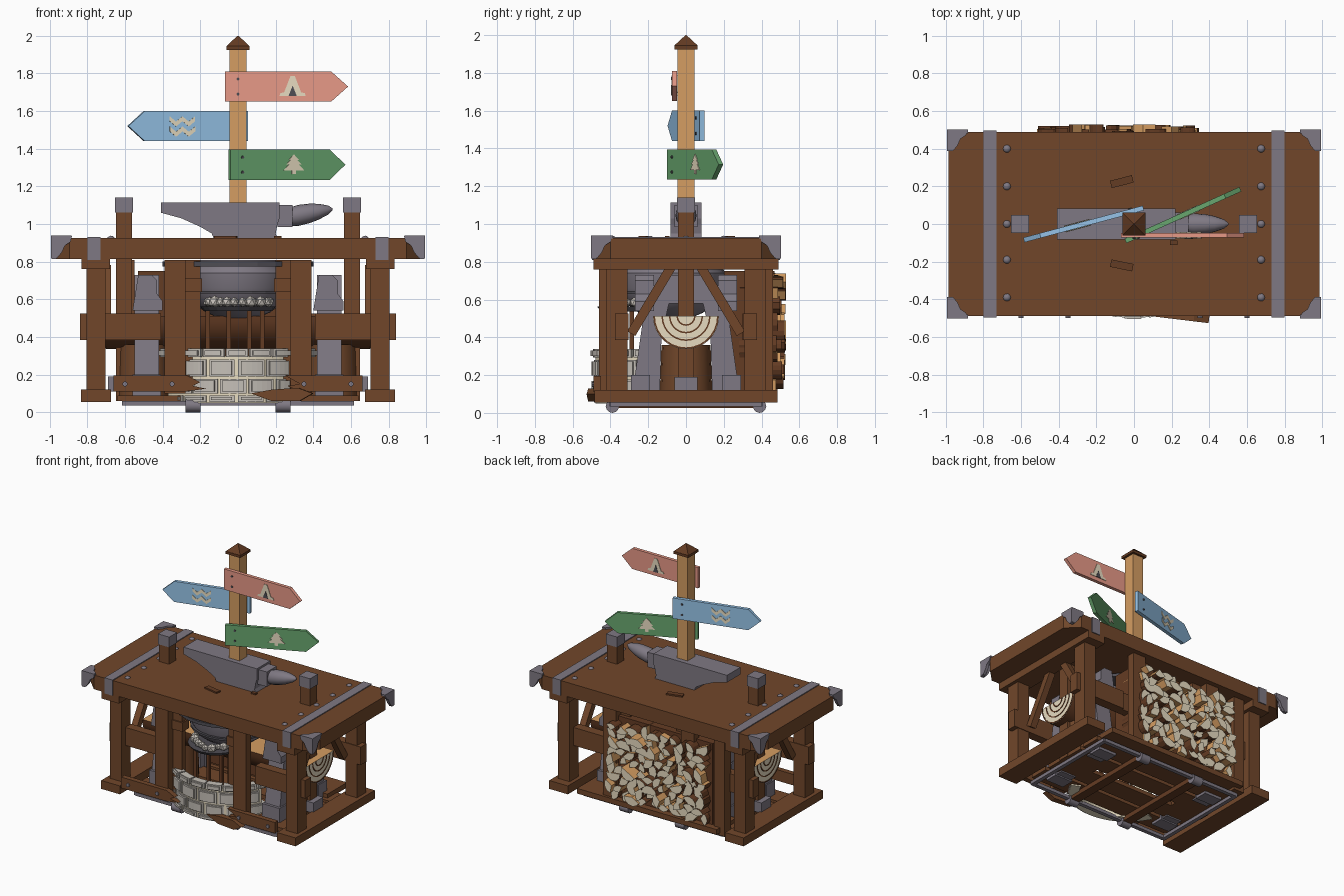
import bpy, bmesh, math, random
from mathutils import Matrix, Vector

random.seed(4)
cube = bpy.data.objects.get("Cube")
if cube:
    bpy.data.objects.remove(cube)


def material(name, rgb):
    m = bpy.data.materials.new(name)
    m.use_nodes = True
    lin = [(c / 255) ** 2.2 for c in rgb] + [1]
    m.diffuse_color = lin
    m.node_tree.nodes["Principled BSDF"].inputs["Base Color"].default_value = lin
    return m


brown = material("brown wood", (112, 72, 46))
bark = material("dark bark", (100, 62, 40))
tan = material("tan wood", (212, 156, 98))
cream = material("cream", (232, 220, 192))
iron = material("grey iron", (126, 120, 130))
dark = material("dark iron", (80, 78, 84))
stone = material("grey stone", (196, 190, 182))
red = material("red paint", (255, 168, 148))
blue = material("blue paint", (164, 214, 255))
green = material("green paint", (104, 164, 110))

T = Matrix.Translation
parts = {}


def part(name, *mats):
    if name not in parts:
        parts[name] = (bmesh.new(), mats)
    return parts[name][0]


def box(bm, x0, x1, y0, y1, z0, z1, m=Matrix()):
    mat = m @ T(((x0 + x1) / 2, (y0 + y1) / 2, (z0 + z1) / 2)) @ Matrix.Diagonal((x1 - x0, y1 - y0, z1 - z0, 1))
    bmesh.ops.create_cube(bm, size=1, matrix=mat)


def bar(bm, a, b, w, h):
    """Straight beam between two points."""
    a, b = Vector(a), Vector(b)
    d = b - a
    m = T((a + b) / 2) @ d.to_track_quat('X', 'Z').to_matrix().to_4x4()
    box(bm, -d.length / 2, d.length / 2, -w / 2, w / 2, -h / 2, h / 2, m)


def cone(bm, p, r1, r2, depth, n=16, rot=Matrix()):
    bmesh.ops.create_cone(bm, cap_ends=True, segments=n, radius1=r1, radius2=r2, depth=depth, matrix=T(p) @ rot)


def prism(bm, pts, d, m=Matrix()):
    """Outline in local xz, extruded along y; returns caps and sides."""
    f = [bm.verts.new(m @ Vector((x, -d / 2, z))) for x, z in pts]
    b = [bm.verts.new(m @ Vector((x, d / 2, z))) for x, z in pts]
    caps = [bm.faces.new(f), bm.faces.new(b[::-1])]
    n = len(pts)
    return caps, [bm.faces.new((f[i], b[i], b[(i + 1) % n], f[(i + 1) % n])) for i in range(n)]


def arc(r, a0, a1, n):
    return [(r * math.cos(a0 + (a1 - a0) * i / n), r * math.sin(a0 + (a1 - a0) * i / n)) for i in range(n + 1)]


def revolve(bm, profile, m, n=24):
    """Profile of (radius, height) turned about local z."""
    rings = [[bm.verts.new(m @ Vector((r * math.cos(k * math.tau / n), r * math.sin(k * math.tau / n), z)))
              for k in range(n)] for r, z in profile]
    for a, b in zip(rings, rings[1:]):
        for k in range(n):
            bm.faces.new((a[k], a[(k + 1) % n], b[(k + 1) % n], b[k]))
    bm.faces.new(rings[0][::-1])
    bm.faces.new(rings[-1])


QX = Matrix.Rotation(math.pi / 2, 4, 'X')
FLAT = Matrix.Rotation(-math.pi / 2, 4, 'X')
QY = Matrix.Rotation(math.pi / 2, 4, 'Y')
QZ = Matrix.Rotation(math.pi / 2, 4, 'Z')

# table top with clipped corners
X, Y, C = .985, .49, .09
outline = [(X, Y - C), (X - C, Y), (C - X, Y), (-X, Y - C), (-X, C - Y), (C - X, -Y), (X - C, -Y), (X, C - Y)]
prism(part("table_top", brown), outline, .11, T((0, 0, .87)) @ FLAT)

for sx in (-1, 1):
    # straps, bolts and corner guards
    box(part("table_straps", iron), sx * .765 - .035, sx * .765 + .035, -.497, .497, .81, .932)
    for y in (-.39, -.19, 0, .2, .4):
        bmesh.ops.create_icosphere(part("table_bolts", iron), subdivisions=2, radius=.023, matrix=T((sx * .675, y, .915)))
    for sy in (-1, 1):
        guard = part("corner_guards", iron)
        box(guard, *sorted((sx * .965, sx * .99)), *sorted((sy * .475, sy * .5)), .815, .936)
        tri = [(0, 0), (-.108, 0), (-.1, -.03), (-.07, -.05), (-.055, -.085), (-.03, -.115), (0, -.115)]
        prism(guard, [(sx * u, w) for u, w in tri], .022, T((sx * .99, sy * .491, .935)))
        prism(guard, [(sy * u, w) for u, w in tri], .022, T((sx * .981, sy * .5, .935)) @ QZ)
        prism(guard, [(sx * u, sy * w) for u, w in tri], .014, T((sx * .992, sy * .502, .931)) @ FLAT)
        # legs, inner posts, braces and broad stretcher ends
        box(part("table_legs", brown), sx * .755 - .05, sx * .755 + .05, sy * .365 - .055, sy * .365 + .055, .06, .8)
        box(part("inner_posts", brown), sx * .335 - .055, sx * .335 + .055, sy * .43 - .03, sy * .43 + .03, .1, .81)
        box(part("inner_posts"), sx * .24 - .04, sx * .24 + .04, sy * .38 - .02, sy * .38 + .02, .12, .81)
        bar(part("side_braces", brown), (sx * .7, sy * .08, .77), (sx * .7, sy * .29, .42), .05, .05)
        box(part("stretchers", brown), *sorted((sx * .41, sx * .84)), sy * .34 - .035, sy * .34 + .035, .385, .525)
        # iron shoulders and feet of the side frames
        frame = part("iron_side_frames", iron)
        box(frame, sx * .485 - .075, sx * .485 + .075, sy * .24 - .05, sy * .24 + .05, .04, .2)
        prism(frame, [(-.08, .54), (.08, .54), (.08, .59), (.05, .63), (.05, .7), (.02, .73), (-.05, .73)], .1,
              T((sx * .48, sy * .22, 0)))
    # arched iron side frame
    outer = [(.27, .05), (.27, .2), (.22, .55), (.13, .73)]
    inner = [(.09, .58), (.13, .4), (.14, .05)]
    loop = outer + [(-y, z) for y, z in outer[::-1]] + [(-y, z) for y, z in inner[::-1]] + inner
    prism(frame, loop, .13, T((sx * .485, 0, 0)) @ QZ)
    box(part("table_cleats", brown), sx * .755 - .075, sx * .755 + .075, -.49, .49, .76, .82)
    box(part("table_feet", brown), sx * .755 - .08, sx * .755 + .08, -.485, .485, .055, .12)
    # uprights with iron caps
    box(part("uprights", brown), sx * .605 - .042, sx * .605 + .042, -.042, .042, .06, 1.07)
    box(part("upright_caps", iron), sx * .605 - .048, sx * .605 + .048, -.048, .048, 1.06, 1.14)
    # stumps and iron blocks low in the frame
    cone(part("stumps", brown), (sx * .5, 0, .21), .14, .13, .3)
    box(part("low_blocks", iron), sx * .66 - .03, sx * .66 + .03, -.06, .06, .11, .19)
    # skids, rollers and floor irons
    box(part("skids", bark), sx * .24 - .035, sx * .24 + .035, -.38, .38, .025, .06)
    for y in (-.39, .39):
        cone(part("rollers", iron), (sx * .24, y, .035), .035, .035, .08, 12, QY)
        box(part("floor_irons", iron), *sorted((0, sx * .6)), y - .015, y + .015, .035, .06)
    box(part("floor_irons"), sx * .6 - .015, sx * .6 + .015, -.4, .4, .035, .06)
for y in (-.28, -.1, .1, .28):
    box(part("floor_boards", brown), -.64, .64, y - .075, y + .075, .06, .09)
box(part("stretchers"), -.6, .6, .30, .36, .385, .525)
box(part("shed_post", brown), -.64, -.55, .36, .44, .06, .81)

# signpost
box(part("post", tan), -.045, .045, -.045, .045, .92, 1.94)
cap = part("post_cap", bark)
box(cap, -.062, .062, -.062, .062, 1.925, 1.945)
cone(cap, (0, 0, 1.972), .088, .004, .055, 4, Matrix.Rotation(math.pi / 4, 4, 'Z'))

# arrow boards with their emblems on both faces
tent = [(-.07, -.05), (-.065, -.035), (-.045, -.03), (-.012, .055), (.012, .055), (.045, -.03), (.065, -.035), (.07, -.05)]
gap = [(-.022, -.05), (0, .005), (.022, -.05)]
half = [(.012, -.05), (.012, -.03), (.06, -.03), (.03, 0), (.045, 0), (.02, .025), (.03, .025), (0, .055)]
tree = half + [(-x, z) for x, z in half[-2::-1]]


def wave(z):
    top = [(-.07 + .14 * i / 8, z + .014 * math.cos(i * math.pi / 2)) for i in range(9)]
    return top + [(x, w - .026) for x, w in top[::-1]]


def sign(name, mat, start, end, z0, z1, emblems):
    a, b = Vector(start), Vector(end)
    n, h = (b - a).length, (z1 - z0) / 2
    m = T((a.x, a.y, (z0 + z1) / 2)) @ Matrix.Rotation(math.atan2(b.y - a.y, b.x - a.x), 4, 'Z')
    prism(part(name, mat), [(0, -h), (n - .09, -h), (n, 0), (n - .09, h), (0, h)], .026, m)
    for side in (-1, 1):
        for k, (shape, colour) in enumerate(emblems):
            prism(part(name + "_emblem_" + str(k), colour), shape, .004, m @ T((n * .55, side * (.0145 + .002 * k), 0)))
        for z in (-.04, .04):
            cone(part(name + "_screws", dark), m @ Vector((.07, side * .015, z)), .008, .008, .008, 8,
                 m.to_quaternion().to_matrix().to_4x4() @ QX)


sign("red_sign", red, (-.07, -.06), (.585, -.06), 1.65, 1.81, [(tent, cream), (gap, dark)])
sign("blue_sign", blue, (.05, .085), (-.585, -.085), 1.44, 1.6, [(wave(.038), cream), (wave(-.016), cream)])
sign("green_sign", green, (-.045, -.09), (.565, .185), 1.235, 1.395, [(tree, cream)])

# anvil
anvil = part("anvil", iron)
prism(anvil, [(-.41, 1.115), (-.41, 1.06), (-.3, 1.03), (-.2, .985), (-.14, .95), (-.13, .925),
              (.21, .925), (.2, .95), (.21, 1), (.22, 1.03), (.22, 1.115)], .165)
box(anvil, .21, .29, -.06, .06, .985, 1.1)
lift = Matrix.Identity(4)
lift[2][0] = .18
revolve(part("anvil_horn", iron), [(.052, 0), (.056, .03), (.052, .09), (.042, .14), (.024, .19), (.006, .212)],
        T((.289, 0, 1.04)) @ lift @ QY, 16)
for y, a in ((.225, .25), (-.22, -.2)):
    box(part("wood_chips", bark), -.06, .06, -.02, .02, 0, .012, T((-.065, y, .924)) @ Matrix.Rotation(a, 4, 'Z'))
box(part("wood_chips"), -.02, .02, -.012, .012, 0, .012, T((.21, -.1, .924)))

# half log bench with ringed ends
caps, sides = prism(part("half_log", bark, tan, cream), arc(.175, math.pi, math.tau, 16), 1.4, T((0, 0, .512)) @ QZ)
sides[-1].material_index = 1
for f in caps:
    f.material_index = 2
for sx in (-1, 1):
    for r in (.05, .09, .13, .172):
        band = arc(r, math.pi, math.tau, 14) + arc(r - .008, math.tau, math.pi, 14)
        prism(part("log_rings", bark), band, .004, T((sx * .701, 0, .511)) @ QZ)

# curved stone wall at the front, with mortar
WALL = Vector((0, -.07, 0))
wall = arc(.41, math.radians(205), math.radians(335), 20) + arc(.34, math.radians(335), math.radians(205), 20)
prism(part("mortar", cream), wall, .25, T(WALL + Vector((0, 0, .175))) @ FLAT)


def stones(name, z0, z1, r1, count, lo, hi):
    """A course of stones with chamfered corners, set round the wall."""
    step = math.radians(hi - lo) / count
    for i in range(count):
        a = math.radians(lo) + step * i
        b = a + step * random.uniform(.87, .93)
        for grow, trim in ((0, .018), (.035, 0)):
            pts = arc(r1 - .012, a + grow * .6, b - grow * .6, 4) if not grow else arc(r1, a + grow, b - grow, 4)
            pts += arc(.37, pts_end(b, grow), pts_end(a, -grow), 4)
            prism(part(name, stone), pts, z1 - z0 - .018 + trim, T(WALL + Vector((0, 0, (z0 + z1) / 2))) @ FLAT)


def pts_end(angle, grow):
    return angle - grow


stones("wall_stones", .055, .09, .43, 6, 206, 334)
stones("wall_stones", .1, .178, .43, 6, 214, 342)
stones("wall_stones", .19, .28, .43, 6, 206, 334)
stones("wall_coping", .293, .338, .435, 9, 192, 348)

# cauldron, grate, coals and hanging rods
middle = T((0, -.08, 0))
revolve(part("cauldron", iron), [(.1, .5), (.17, .53), (.25, .59), (.28, .66), (.29, .74), (.27, .77), (.27, .81)], middle)
revolve(part("cauldron_bands", dark), [(.29, .775), (.4, .775), (.4, .8), (.29, .8)], middle)
revolve(part("cauldron_bands"), [(.292, .63), (.292, .645)], middle)
cone(part("grate", dark), (0, -.27, .55), .18, .2, .025, 20)
for i in range(22):
    a = i * math.tau / 22
    r = random.uniform(.13, .18)
    bmesh.ops.create_icosphere(part("coals", stone), subdivisions=1, radius=random.uniform(.022, .036),
                               matrix=T((r * math.cos(a), -.27 + r * math.sin(a), .585)))
for x in (-.16, -.05, .06, .13):
    box(part("hanging_rods", bark), x - .012, x + .012, -.3, -.275, .15, .55)
for sx in (-1, 1):
    box(part("cauldron_lugs", brown), sx * .24 - .05, sx * .24 + .05, -.41, -.33, .64, .71)

# broken front rails and fallen plank
rail = part("front_rails", brown)
prism(rail, [(-.66, .11), (-.28, .11), (-.17, .125), (-.24, .14), (-.2, .16), (-.27, .195), (-.66, .195)], .04, T((0, -.47, 0)))
prism(rail, [(.66, .11), (.34, .11), (.26, .14), (.33, .15), (.25, .195), (.66, .195)], .04, T((0, -.47, 0)))
plank = part("fallen_plank", brown, cream)
caps, sides = prism(plank, [(-.17, .1), (-.06, .06), (.09, .06), (.16, .1), (.08, .13), (-.06, .12)], .045,
                    T((.24, -.485, 0)) @ Matrix.Rotation(-.12, 4, 'Z'))
sides[0].material_index = 1
for x in (-.6, -.35, .35, .6):
    cone(part("rail_bolts", iron), (x, -.492, .15), .014, .014, .012, 8, QX)

# stacked split firewood at the back
wood = part("firewood", bark, tan, cream)
for row in range(9):
    for col in range(10):
        a = random.uniform(0, math.tau)
        span = random.choice((1.6, 2, 2.5, 3.1))
        r = random.uniform(.052, .07)
        mid = a + span / 2
        x = -.47 + col * .084 + .018 * (row % 2) + random.uniform(-.008, .008) - .45 * r * math.cos(mid)
        z = .165 + row * .066 + random.uniform(-.008, .008) - .45 * r * math.sin(mid)
        caps, sides = prism(wood, [(0, 0)] + arc(r, a, a + span, 5), .2, T((x, .4 + random.uniform(-.035, .03), z)))
        for f in caps:
            f.material_index = 2
        sides[0].material_index = sides[-1].material_index = 1
box(part("firewood_backing", bark), -.53, .34, .2, .43, .12, .75)
box(part("firewood_shelf", brown), -.6, .6, .24, .48, .08, .12)

# turn every part into an object
smooth = {"table_bolts", "cauldron", "half_log", "stumps", "anvil_horn", "rollers"}
for name, (bm, mats) in parts.items():
    bmesh.ops.recalc_face_normals(bm, faces=bm.faces)
    me = bpy.data.meshes.new(name)
    bm.to_mesh(me)
    bm.free()
    for m in mats:
        me.materials.append(m)
    ob = bpy.data.objects.new(name, me)
    bpy.context.scene.collection.objects.link(ob)
    if name in smooth:
        bpy.ops.object.select_all(action='DESELECT')
        ob.select_set(True)
        bpy.context.view_layer.objects.active = ob
        bpy.ops.object.shade_smooth_by_angle(angle=math.radians(40))
